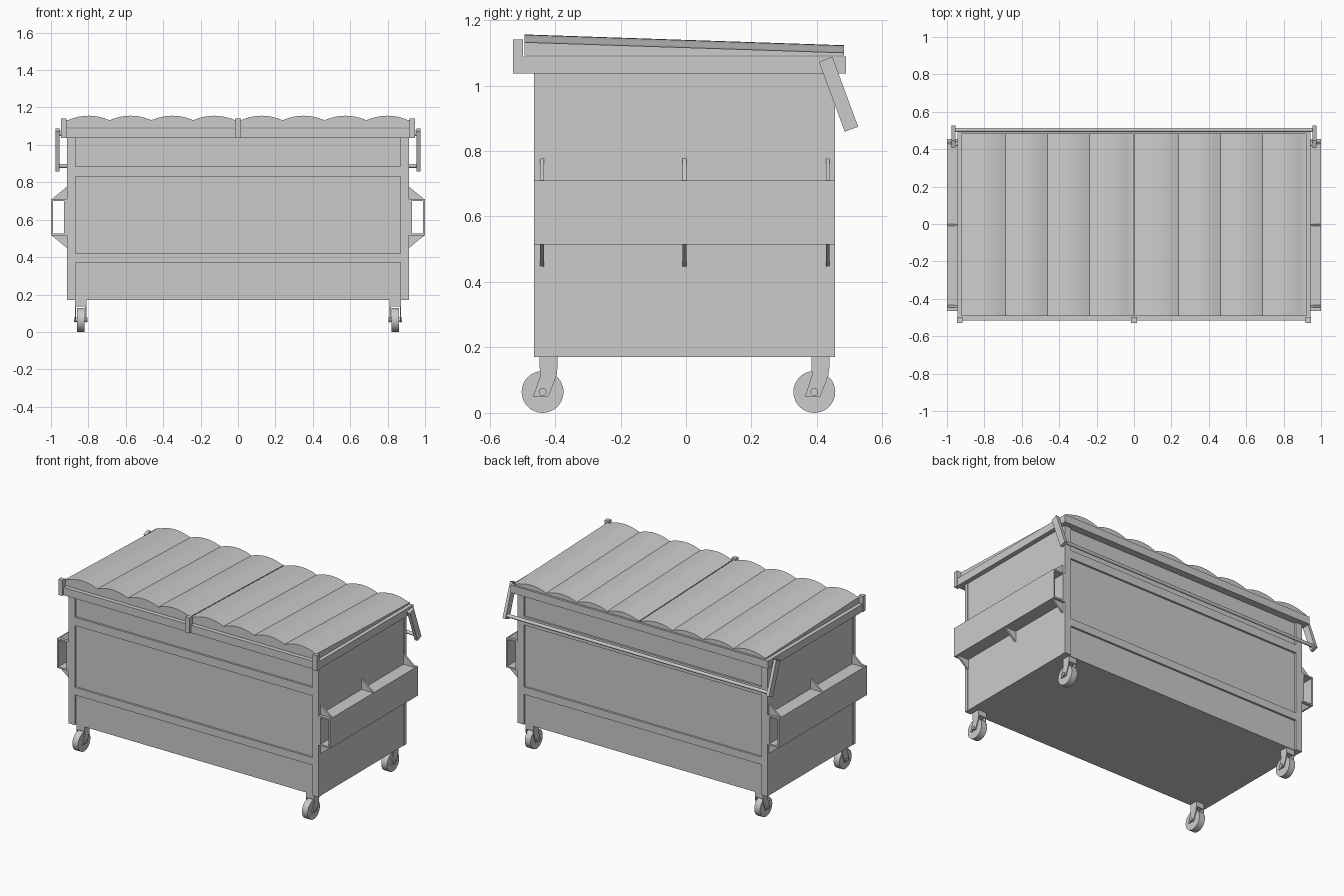
import bpy, bmesh, math
from mathutils import Vector

if "Cube" in bpy.data.objects:
    bpy.data.objects.remove(bpy.data.objects["Cube"])


def finish(name, bm, smooth=False):
    bmesh.ops.recalc_face_normals(bm, faces=bm.faces)
    me = bpy.data.meshes.new(name)
    bm.to_mesh(me)
    bm.free()
    ob = bpy.data.objects.new(name, me)
    bpy.context.collection.objects.link(ob)
    if smooth:
        bpy.ops.object.select_all(action='DESELECT')
        ob.select_set(True)
        bpy.context.view_layer.objects.active = ob
        bpy.ops.object.shade_smooth_by_angle(angle=math.radians(35))
    return ob


def add_box(bm, x0, x1, y0, y1, z0, z1):
    vs = bmesh.ops.create_cube(bm, size=1)['verts']
    for v in vs:
        v.co = Vector(((x0 + x1) / 2 + v.co.x * (x1 - x0),
                       (y0 + y1) / 2 + v.co.y * (y1 - y0),
                       (z0 + z1) / 2 + v.co.z * (z1 - z0)))


def boxes(name, *dims):
    bm = bmesh.new()
    for d in dims:
        add_box(bm, *d)
    return finish(name, bm)


def loft(bm, a, b):
    # closed solid between two matching outlines
    va, vb = [bm.verts.new(p) for p in a], [bm.verts.new(p) for p in b]
    n = len(va)
    bm.faces.new(va)
    bm.faces.new(vb[::-1])
    for i in range(n):
        j = (i + 1) % n
        bm.faces.new((va[i], vb[i], vb[j], va[j]))


def plate_yz(bm, pts, x0, x1):
    loft(bm, [(x0, y, z) for y, z in pts], [(x1, y, z) for y, z in pts])


def rod_x(bm, y, z, r, x0, x1, n):
    ring = [(y + r * math.cos(2 * math.pi * i / n),
             z + r * math.sin(2 * math.pi * i / n)) for i in range(n)]
    plate_yz(bm, ring, x0, x1)


def mirror_x(ob):
    m = ob.modifiers.new("mirror", 'MIRROR')
    m.use_axis[0] = True
    return ob


# main container with slightly recessed front and back panels
boxes("body", (-0.913, 0.913, -0.452, 0.442, 0.17, 1.085))

# corner posts and horizontal ribs standing proud of the panels
for side, y0, y1 in (("front", -0.465, -0.44), ("back", 0.43, 0.455)):
    mirror_x(boxes(side + "_corner_post", (0.87, 0.915, y0, y1, 0.17, 1.06)))
    boxes(side + "_ribs", (-0.872, 0.872, y0, y1, 0.37, 0.42),
          (-0.872, 0.872, y0, y1, 0.83, 0.885))

# rim around the top
boxes("rim", (-0.943, 0.943, -0.515, -0.45, 1.037, 1.088),
      (-0.943, 0.943, 0.44, 0.489, 1.037, 1.088),
      (-0.943, -0.90, -0.45, 0.44, 1.037, 1.088),
      (0.90, 0.943, -0.45, 0.44, 1.037, 1.088))

# small lid stops on the front rim
boxes("lid_stops", *[(x - 0.015, x + 0.015, -0.528, -0.498, 1.037, 1.14)
                     for x in (-0.932, 0, 0.932)])


# two corrugated lids sloping to the back
def lid(name, x0, x1, humps=4, seg=8):
    def outline(y, valley, crest):
        pts = [(x0, y, 1.092)]
        a, b = x0 + 0.012, x1 - 0.012
        pts.append((x0, y, valley))
        n = humps * seg
        for i in range(n + 1):
            t = (i % seg) / seg
            h = 4 * t * (1 - t)
            pts.append((a + (b - a) * i / n, y, valley + (crest - valley) * h))
        pts += [(x1, y, valley), (x1, y, 1.092)]
        return pts
    bm = bmesh.new()
    loft(bm, outline(-0.493, 1.132, 1.156), outline(0.483, 1.10, 1.123))
    return finish(name, bm, True)


lid("left_lid", -0.922, -0.003)
lid("right_lid", 0.003, 0.922)

# fork sleeves, open at both ends
mirror_x(boxes("fork_sleeve",
               (0.91, 0.93, -0.465, 0.455, 0.515, 0.71),
               (0.99, 1.0, -0.465, 0.455, 0.515, 0.71),
               (0.925, 0.995, -0.465, 0.455, 0.70, 0.71),
               (0.925, 0.995, -0.465, 0.455, 0.515, 0.525)))

# triangular gussets above and below the sleeves
bm = bmesh.new()
for y in (-0.44, -0.005, 0.433):
    for za, zb in ((0.708, 0.78), (0.517, 0.445)):
        tri = [(0.91, za), (0.998, za), (0.91, zb)]
        loft(bm, [(x, y - 0.006, z) for x, z in tri],
             [(x, y + 0.006, z) for x, z in tri])
mirror_x(finish("sleeve_gussets", bm))

# lifting bar behind the lids: flat arms, pivots and cross rod
bm = bmesh.new()
plate_yz(bm, [(0.406, 1.072), (0.447, 1.088), (0.526, 0.874), (0.485, 0.859)],
         0.955, 0.976)
rod_x(bm, 0.43, 1.062, 0.014, 0.93, 0.96, 12)
mirror_x(finish("bar_arm", bm))
bm = bmesh.new()
rod_x(bm, 0.503, 0.888, 0.011, -0.96, 0.96, 12)
finish("bar_rod", bm, True)

# casters, all trailing towards the front
for side, y in (("front", -0.438), ("back", 0.392)):
    bm = bmesh.new()
    rod_x(bm, y, 0.064, 0.064, 0.82, 0.862, 32)
    rod_x(bm, y, 0.064, 0.012, 0.805, 0.877, 12)
    mirror_x(finish(side + "_wheel", bm, True))
    bm = bmesh.new()
    fork = [(-0.009, 0.145), (0.046, 0.145), (0.043, 0.115), (0.018, 0.05),
            (-0.029, 0.05), (-0.007, 0.115)]
    for x in (0.811, 0.865):
        plate_yz(bm, [(y + a, b) for a, b in fork], x, x + 0.006)
    add_box(bm, 0.811, 0.871, y - 0.009, y + 0.046, 0.135, 0.172)
    mirror_x(finish(side + "_caster_fork", bm))
